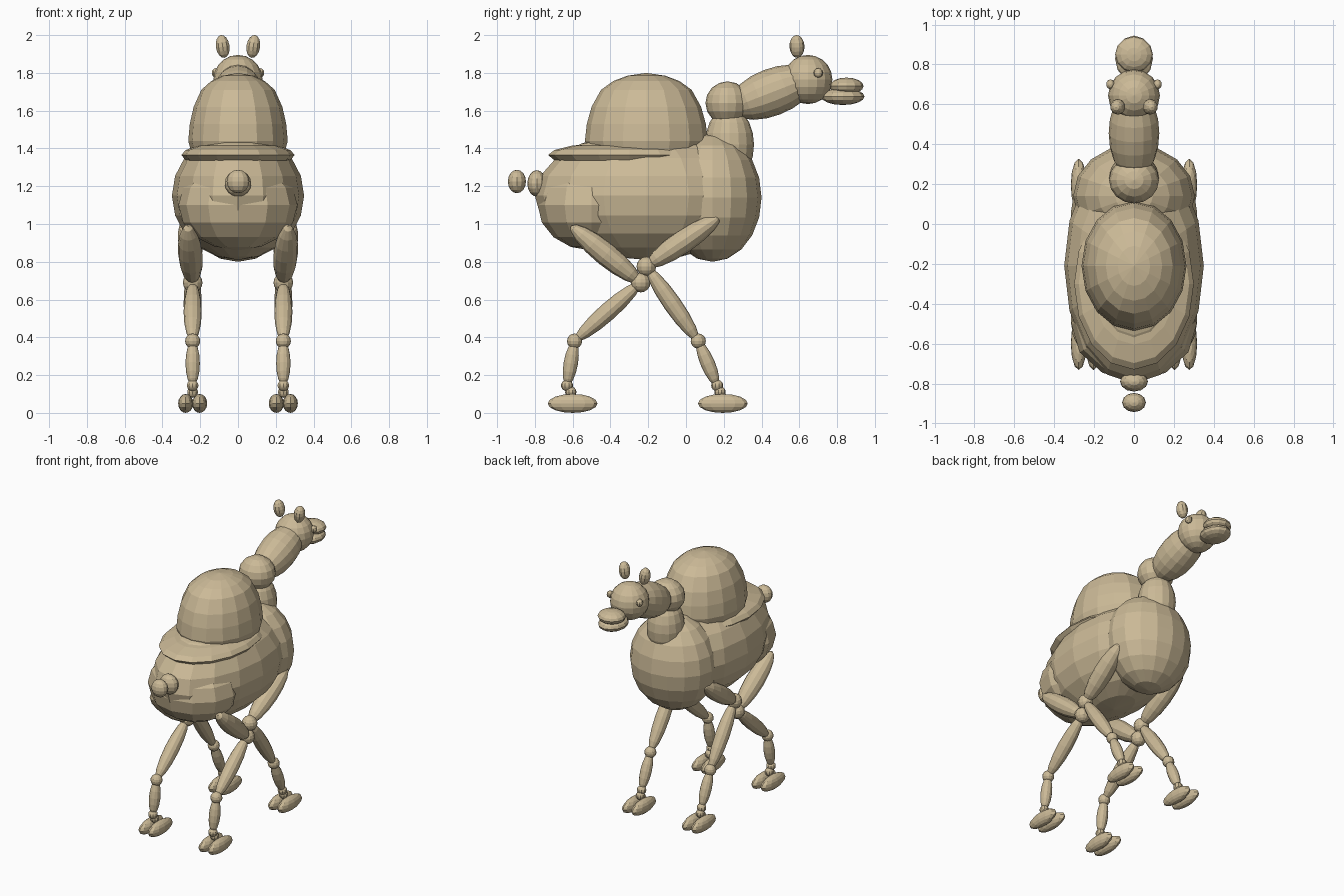
import bpy, bmesh, math
from mathutils import Vector, Matrix

if "Cube" in bpy.data.objects:
    bpy.data.objects.remove(bpy.data.objects["Cube"])

tan = bpy.data.materials.new("sandy tan")
tan.diffuse_color = (0.60, 0.49, 0.31, 1)
tan.use_nodes = True
tan.node_tree.nodes["Principled BSDF"].inputs["Base Color"].default_value = tan.diffuse_color


def finish(name, bm):
    mesh = bpy.data.meshes.new(name)
    bm.to_mesh(mesh)
    bm.free()
    mesh.materials.append(tan)
    obj = bpy.data.objects.new(name, mesh)
    bpy.context.collection.objects.link(obj)
    return obj


def ellipsoid(name, loc, radii, seg=16, rings=10, rot=None):
    """Flat-faced ellipsoid, poles along its local z."""
    bm = bmesh.new()
    bmesh.ops.create_uvsphere(bm, u_segments=seg, v_segments=rings, radius=1)
    m = Matrix.Translation(loc) @ (rot or Matrix()) @ Matrix.Diagonal((*radii, 1))
    bmesh.ops.transform(bm, matrix=m, verts=bm.verts)
    return finish(name, bm)


def limb(name, a, b, rx, ry, seg=12, rings=8):
    """Ellipsoid stretched from point a to point b."""
    a, b = Vector(a), Vector(b)
    d = b - a
    rot = Vector((0, 0, 1)).rotation_difference(d).to_matrix().to_4x4()
    return ellipsoid(name, (a + b) / 2, (rx, ry, d.length / 2), seg, rings, rot)


# Torso
ellipsoid("body", (0, -0.21, 1.15), (0.35, 0.59, 0.34))
ellipsoid("chest", (0, 0.14, 1.14), (0.305, 0.26, 0.34))
ellipsoid("rump", (0, -0.50, 1.10), (0.315, 0.285, 0.24), 12, 8)
ellipsoid("saddle_pad", (0, -0.30, 1.365), (0.30, 0.43, 0.07), 16, 8)

# Hump: stacked rings closing in a shallow dome
bm = bmesh.new()
profile = [(0.30, 1.36), (0.325, 1.44), (0.315, 1.53), (0.29, 1.62),
           (0.24, 1.71), (0.175, 1.757), (0.10, 1.785)]
N = 16
rows = [[bm.verts.new((0.81 * r * math.cos(2 * math.pi * i / N),
                       -0.21 + r * math.sin(2 * math.pi * i / N), z))
         for i in range(N)] for r, z in profile]
for lo, hi in zip(rows, rows[1:]):
    for i in range(N):
        j = (i + 1) % N
        bm.faces.new((lo[i], lo[j], hi[j], hi[i]))
tip = bm.verts.new((0, -0.21, 1.80))
for i in range(N):
    bm.faces.new((rows[-1][i], rows[-1][(i + 1) % N], tip))
bm.faces.new(rows[0][::-1])
finish("hump", bm)

# Tail
ellipsoid("tail_base", (0, -0.79, 1.215), (0.07, 0.05, 0.07), 12, 8)
ellipsoid("tail_tip", (0, -0.895, 1.225), (0.06, 0.048, 0.062), 12, 8)

# Neck and head
ellipsoid("neck_base", (0, 0.23, 1.42), (0.125, 0.13, 0.20))
ellipsoid("neck_joint", (0, 0.22, 1.64), (0.125, 0.117, 0.115), 16, 8)
limb("upper_neck", (0, 0.23, 1.61), (0, 0.68, 1.785), 0.127, 0.125, 16, 10)
ellipsoid("head", (0, 0.645, 1.765), (0.13, 0.13, 0.13))
ellipsoid("upper_lip", (0, 0.85, 1.73), (0.095, 0.09, 0.045), 12, 8)
ellipsoid("lower_jaw", (0, 0.83, 1.675), (0.095, 0.115, 0.045), 12, 8)

for s, side in ((1, "right"), (-1, "left")):
    ellipsoid("eye_" + side, (s * 0.118, 0.70, 1.80), (0.022, 0.025, 0.025), 10, 6)
    limb("ear_" + side, (s * 0.072, 0.59, 1.88), (s * 0.09, 0.585, 2.0), 0.038, 0.04, 10, 8)

    # Legs: hip, knee, hock, ankle, foot positions as (y, z)
    for leg, hip, knee, hock, ankle, heel, foot in (
            ("front", (0.18, 1.04), (-0.21, 0.775), (0.065, 0.38),
             (0.165, 0.145), (0.18, 0.11), 0.195),
            ("rear", (-0.61, 0.99), (-0.24, 0.69), (-0.59, 0.38),
             (-0.63, 0.145), (-0.61, 0.11), -0.60)):
        x = s * 0.24
        tag = leg + "_" + side
        limb("thigh_" + tag, (s * 0.265, *hip), (x, *knee), 0.065, 0.062)
        ellipsoid("knee_" + tag, (x, *knee), (0.052, 0.052, 0.052), 12, 8)
        limb("shin_" + tag, (x, *knee), (x, *hock), 0.048, 0.048)
        ellipsoid("hock_" + tag, (x, *hock), (0.04, 0.04, 0.04), 12, 8)
        limb("lower_leg_" + tag, (x, *hock), (x, *ankle), 0.038, 0.038)
        ellipsoid("ankle_" + tag, (x, *ankle), (0.032, 0.032, 0.03), 10, 8)
        ellipsoid("heel_" + tag, (x, *heel), (0.03, 0.03, 0.03), 10, 8)
        for k, toe_x in (("inner", 0.203), ("outer", 0.277)):
            ellipsoid("toe_" + k + "_" + tag, (s * toe_x, foot, 0.05),
                      (0.04, 0.132, 0.05), 12, 8)
